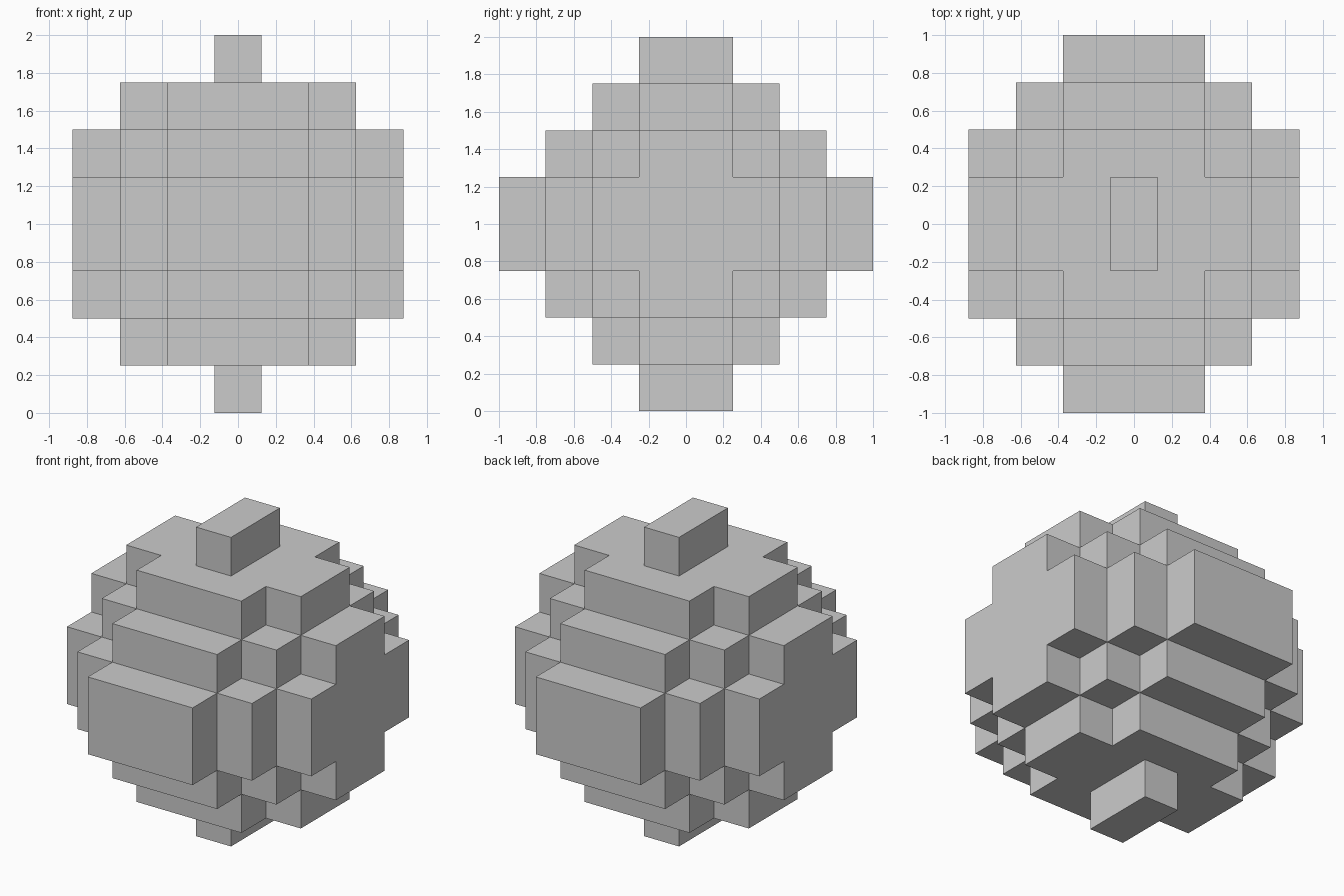
import bpy
import bmesh
from mathutils import Vector

if "Cube" in bpy.data.objects:
    bpy.data.objects.remove(bpy.data.objects["Cube"])

S = 0.25  # cell size

# Half-widths in x (cells from the centre) per height ring, listed by y ring outward
REACH = [
    [3, 3, 2, 1],  # two middle layers
    [3, 2, 1],
    [2, 1],
    [0],           # top and bottom caps
]


def ring(i):
    """Distance of an even-axis cell from the centre plane, in cells."""
    return i if i >= 0 else -1 - i


# Filled cells, mirrored in all three axes
cells = set()
for k in range(-4, 4):
    row = REACH[ring(k)]
    for j in range(-len(row), len(row)):
        w = row[ring(j)]
        for i in range(-w, w + 1):
            cells.add((i, j, k))

# Outer skin: one square for each cell side with no neighbour
bm = bmesh.new()
for i, j, k in sorted(cells):
    centre = Vector((i, j + 0.5, k + 0.5)) * S + Vector((0, 0, 1))
    for axis in range(3):
        for sign in (-1, 1):
            near = [i, j, k]
            near[axis] += sign
            if tuple(near) in cells:
                continue
            n, u, v = Vector(), Vector(), Vector()
            n[axis] = sign * S / 2
            u[(axis + 1) % 3] = S / 2
            v[(axis + 2) % 3] = sign * S / 2
            corners = (-u - v, u - v, u + v, v - u)
            bm.faces.new([bm.verts.new(centre + n + c) for c in corners])
bmesh.ops.remove_doubles(bm, verts=bm.verts, dist=0.001)

mesh = bpy.data.meshes.new("blocky_ball")
bm.to_mesh(mesh)
bm.free()
bpy.context.collection.objects.link(bpy.data.objects.new("blocky_ball", mesh))
